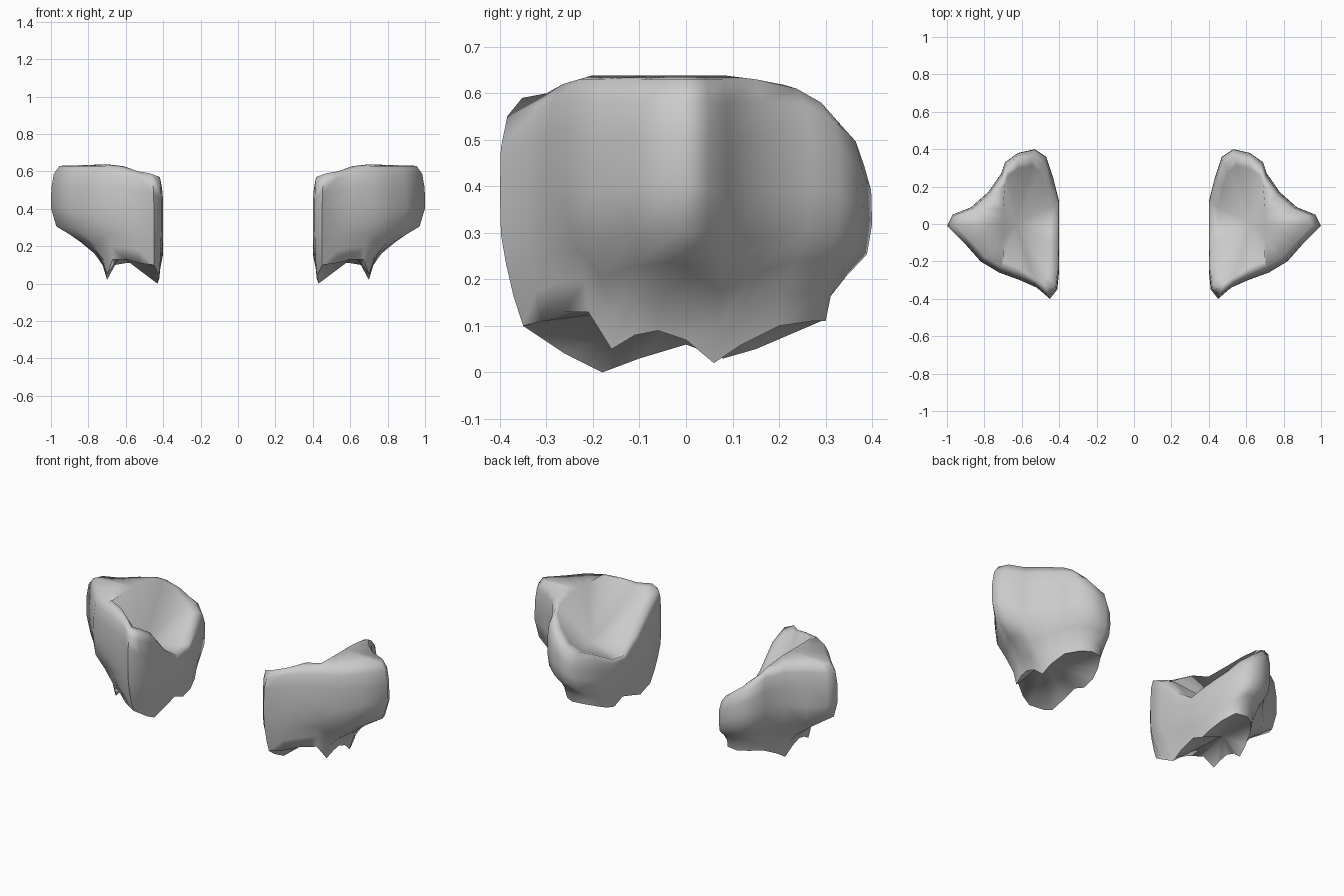
import bpy, bmesh
from math import radians

if "Cube" in bpy.data.objects:
    bpy.data.objects.remove(bpy.data.objects["Cube"])

CX = 0.62  # axis of each pad

# girth x, y, top z | hem x, y, z  (one column per entry, walking round the pad)
COLUMNS = [
    (.40, .00, .31, .42, .00, .06), (.40, -.12, .39, .42, -.10, .03),
    (.40, -.25, .52, .43, -.18, .00), (.41, -.35, .57, .42, -.26, .04),
    (.45, -.40, .59, .45, -.35, .10), (.52, -.34, .60, .53, -.31, .11),
    (.61, -.30, .62, .60, -.26, .13), (.72, -.26, .63, .67, -.21, .13),
    (.82, -.20, .63, .70, -.16, .05), (.90, -.11, .63, .71, -.11, .08),
    (1.0, -.01, .63, .71, -.06, .09), (.97, .05, .63, .71, .00, .07),
    (.87, .09, .63, .70, .06, .02), (.78, .17, .63, .69, .12, .06),
    (.71, .27, .61, .66, .20, .10), (.69, .33, .58, .60, .27, .11),
    (.62, .38, .53, .55, .30, .11), (.53, .40, .47, .48, .29, .11),
    (.47, .36, .43, .44, .22, .08), (.43, .24, .38, .42, .15, .05),
    (.40, .12, .33, .42, .08, .03),
]
# height fraction, blend from hem to girth, inset toward the axis
ROWS = [(0, 0, 0), (.13, .14, 0), (.27, .5, 0), (.40, .9, 0), (.58, 1, 0),
        (.78, 1, .005), (.92, 1, .04), (1, 1, .12)]


def inset(x, y, k):
    return CX + (x - CX) * (1 - k), y * (1 - k)


bm = bmesh.new()
rings = []
# outer wall
for t, f, k in ROWS:
    ring = []
    for x, y, zt, xb, yb, zb in COLUMNS:
        # inner side keeps its flat face, the rest rounds in at the top
        kk = k * (0.3 if x < .42 else 1)
        # the front stays upright almost down to the hem
        ff = f ** .45 if y < -.28 else f
        px, py = inset(xb + (x - xb) * ff, yb + (y - yb) * ff, kk)
        ring.append(bm.verts.new((px, py, zb + (zt - zb) * t)))
    rings.append(ring)

# lip of the upper hollow
lip = []
for x, y, zt, *_ in COLUMNS:
    px, py = inset(x, y, .22)
    if px > .70:
        py *= (.70 - CX) / (px - CX)
        px = .70
    lip.append(bm.verts.new((px, py, zt + (.008 if x > .6 else -.01))))
rings.append(lip)

n = len(COLUMNS)
for a, b in zip(rings, rings[1:]):
    for i in range(n):
        j = (i + 1) % n
        bm.faces.new((a[i], a[j], b[j], b[i]))

# fans closing the upper and lower hollows
for ring, z in ((rings[0], .15), (lip, .33)):
    c = bm.verts.new((CX + .01, 0, z))
    for i in range(n):
        bm.faces.new((ring[i], ring[(i + 1) % n], c))

bmesh.ops.recalc_face_normals(bm, faces=bm.faces)
mesh = bpy.data.meshes.new("shoulder_pads")
bm.to_mesh(mesh)
bm.free()
pads = bpy.data.objects.new("shoulder_pads", mesh)
bpy.context.collection.objects.link(pads)

# opposite pad
pads.modifiers.new("other_side", 'MIRROR').use_axis = (True, False, False)
bpy.context.view_layer.objects.active = pads
pads.select_set(True)
bpy.ops.object.shade_smooth_by_angle(angle=radians(80))
